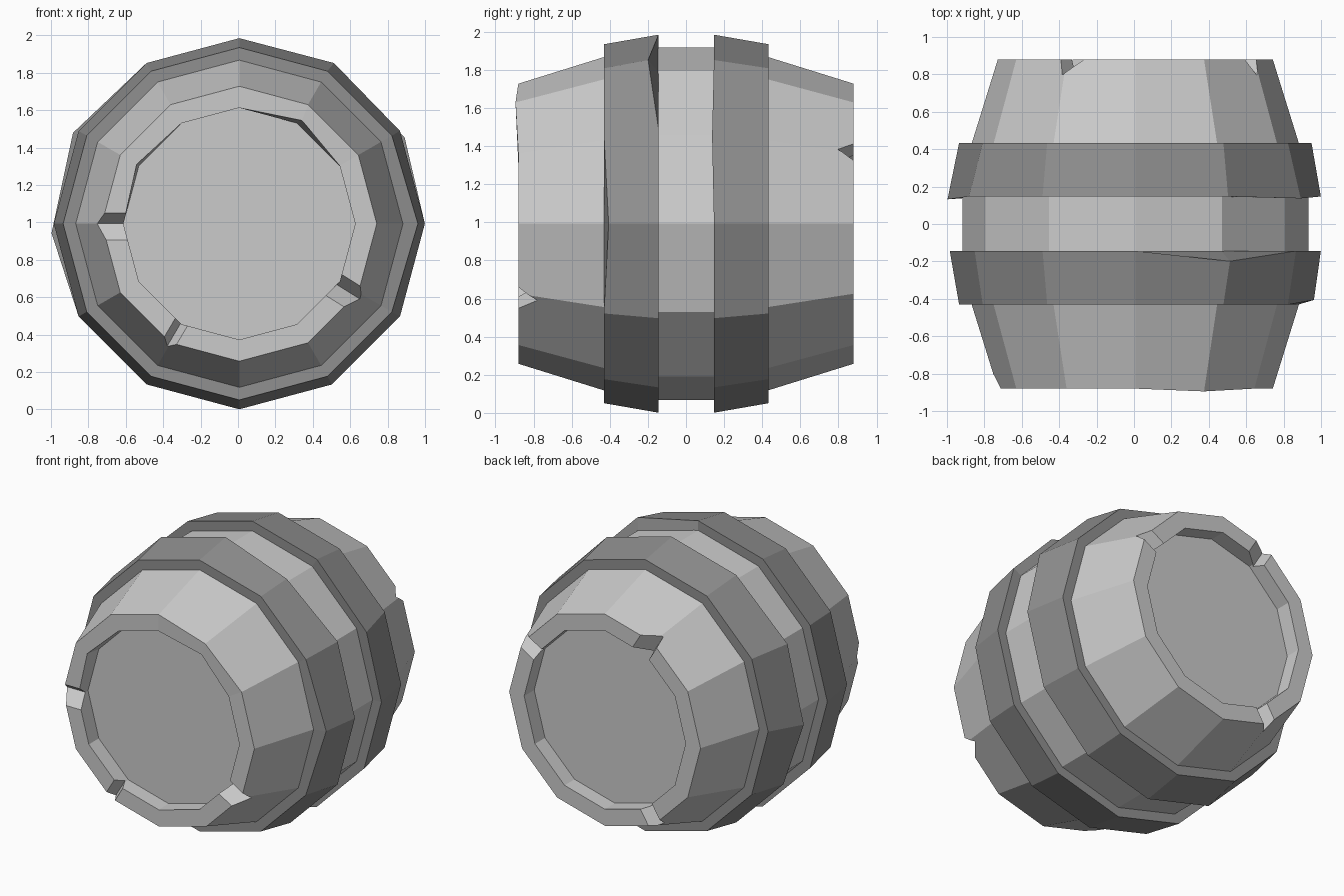
import bpy, bmesh
from math import sin, cos, radians

if "Cube" in bpy.data.objects:
    bpy.data.objects.remove(bpy.data.objects["Cube"])

SIDES = 12
CX, CZ = 0.007, 0.993  # position of the barrel axis

# Darker grey for the hoops
dark = bpy.data.materials.new("dark_metal")
dark.diffuse_color = (0.28, 0.28, 0.28, 1)
dark.use_nodes = True
dark.node_tree.nodes["Principled BSDF"].inputs["Base Color"].default_value = dark.diffuse_color


def make_object(name, bm):
    bmesh.ops.recalc_face_normals(bm, faces=bm.faces)
    mesh = bpy.data.meshes.new(name)
    bm.to_mesh(mesh)
    bm.free()
    ob = bpy.data.objects.new(name, mesh)
    bpy.context.collection.objects.link(ob)
    return ob


def lathe(name, profile, caps=False, closed=False, moves=None):
    """Spin (y, radius) points around the y axis; moves nudges worn corners."""
    bm = bmesh.new()
    rings = []
    for y, r in profile:
        rings.append([bm.verts.new((CX + r * cos(radians(a)), y, CZ + r * sin(radians(a))))
                      for a in range(0, 360, 360 // SIDES)])
    for a, b in zip(rings, rings[1:] + rings[:1] if closed else rings[1:]):
        for k in range(SIDES):
            m = (k + 1) % SIDES
            bm.faces.new((a[k], a[m], b[m], b[k]))
    if caps:
        bm.faces.new(rings[0])
        bm.faces.new(rings[-1])
    for (ring, corner), (dx, dy, dz) in (moves or {}).items():
        v = rings[ring][corner].co
        v.x, v.y, v.z = v.x + dx, v.y + dy, v.z + dz
    return make_object(name, bm)


# Barrel body with recessed lids at both ends
half = [(-0.77, 0.62), (-0.88, 0.62), (-0.88, 0.735), (-0.43, 0.875), (-0.145, 0.925)]
body = lathe("barrel_body", half + [(-y, r) for y, r in reversed(half)], caps=True,
             moves={(1, 2): (0.025, -0.01, 0.015), (2, 2): (0, -0.015, 0),
                    (1, 5): (-0.012, 0, 0.007)})

# Worn V-shaped nicks in the rims: end, angle, clockwise width, anticlockwise width, apex y
nicks = [(-1, 180, 0.06, 0.09, 0.8), (-1, 239.5, 0.04, 0.04, 0.8), (-1, -32, 0.08, 0.06, 0.78),
         (1, 121, 0.11, 0.03, 0.796), (1, 31, 0.05, 0.06, 0.796), (1, 238, 0.05, 0.06, 0.796)]
bm = bmesh.new()
for end, angle, cw, ccw, apex in nicks:
    c, s = cos(radians(angle)), sin(radians(angle))
    tri = []
    for r in (0.56, 0.85):
        tri.append([bm.verts.new((CX + r * c - t * s, end * y, CZ + r * s + t * c))
                    for t, y in ((-cw * 1.2, 0.9), (ccw * 1.2, 0.9), (0, apex))])
    a, b = tri
    bm.faces.new(a)
    bm.faces.new(b)
    for k in range(3):
        m = (k + 1) % 3
        bm.faces.new((a[k], a[m], b[m], b[k]))
cutter = make_object("nick_cutter", bm)
cutter.hide_render = True

mod = body.modifiers.new("nicks", 'BOOLEAN')
mod.operation = 'DIFFERENCE'
mod.solver = 'EXACT'
mod.object = cutter
bpy.context.view_layer.objects.active = body
bpy.ops.object.modifier_apply(modifier=mod.name)
bpy.data.objects.remove(cutter)

# Two hoops, closed rings slightly bent at a few corners
hoop = [(0.434, 0.87), (0.434, 0.942), (0.147, 0.992), (0.147, 0.92)]
front = lathe("front_hoop", [(-y + 0.003, r) for y, r in hoop], closed=True,
              moves={(2, 2): (0.01, -0.055, 0), (1, 0): (0.013, 0.025, 0)})
back = lathe("back_hoop", hoop, closed=True,
             moves={(2, 6): (-0.012, -0.015, -0.05), (2, 1): (0.025, -0.01, -0.035),
                    (2, 5): (-0.03, 0, -0.01)})
for ob in (front, back):
    ob.data.materials.append(dark)
